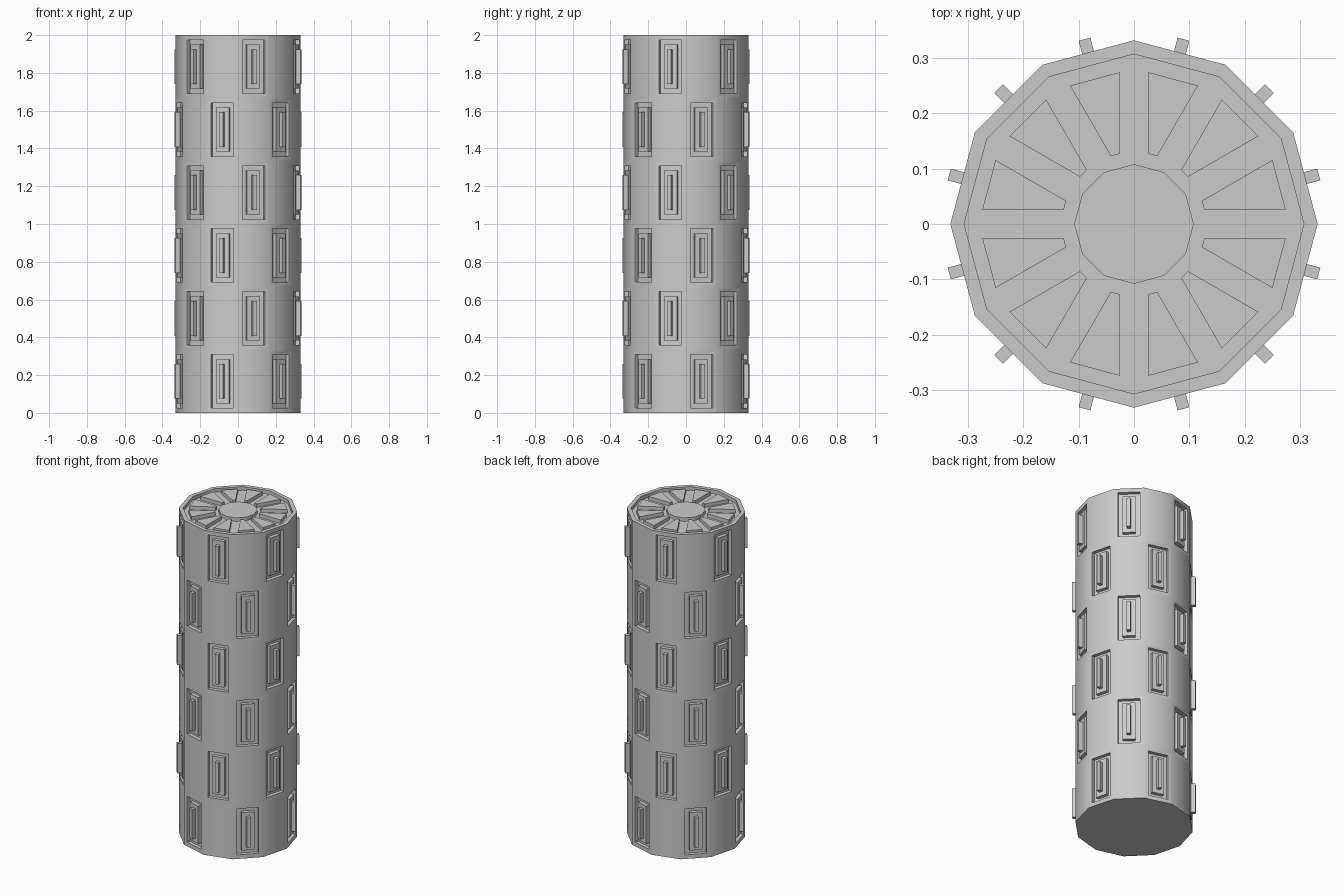
import bpy, bmesh, math

if "Cube" in bpy.data.objects:
    bpy.data.objects.remove(bpy.data.objects["Cube"])

SIDES, ROWS, HEIGHT = 12, 6, 2.0
RADIUS, RIM, HUB = 0.332, 0.307, 0.108
DEPTH, BORDER = 0.022, 0.025

bm = bmesh.new()


def ring(r, z):
    return [bm.verts.new((r * math.cos(math.tau * i / SIDES),
                          r * math.sin(math.tau * i / SIDES), z)) for i in range(SIDES)]


def bridge(a, b):
    return [bm.faces.new((a[i], a[(i + 1) % SIDES], b[(i + 1) % SIDES], b[i]))
            for i in range(SIDES)]


def inset(faces, thickness, depth):
    # flat border first, then a straight wall
    bm.normal_update()
    bmesh.ops.inset_individual(bm, faces=faces, thickness=thickness, depth=0, use_even_offset=True)
    bm.normal_update()
    bmesh.ops.inset_individual(bm, faces=faces, thickness=0, depth=depth, use_even_offset=True)


# twelve-sided body in six bands, panels on alternating faces
levels = [ring(RADIUS, HEIGHT * k / ROWS) for k in range(ROWS + 1)]
bm.faces.new(list(reversed(levels[0])))
panels = []
for k in range(ROWS):
    band = bridge(levels[k], levels[k + 1])
    panels += [f for i, f in enumerate(band) if (i + k) % 2 == 0]

# end cap: rim, sunken floor, raised hub
rim_in = ring(RIM, HEIGHT)
floor_out = ring(RIM, HEIGHT - DEPTH)
floor_in = ring(HUB, HEIGHT - DEPTH)
hub_top = ring(HUB, HEIGHT)
bridge(levels[-1], rim_in)
bridge(rim_in, floor_out)
wedges = bridge(floor_out, floor_in)
bridge(floor_in, hub_top)
bm.faces.new(hub_top)

# raised wedges around the hub
inset(wedges, BORDER, DEPTH)

# panels: sunken groove, flush block, narrow proud bar
inset(panels, BORDER, -DEPTH)
inset(panels, BORDER, DEPTH)
inset(panels, BORDER, 0.025)

mesh = bpy.data.meshes.new("panelled_column")
bm.to_mesh(mesh)
bm.free()
column = bpy.data.objects.new("panelled_column", mesh)
bpy.context.collection.objects.link(column)

# round shading across the sides, sharp at panel edges
bpy.context.view_layer.objects.active = column
column.select_set(True)
bpy.ops.object.shade_smooth_by_angle(angle=math.radians(35))
